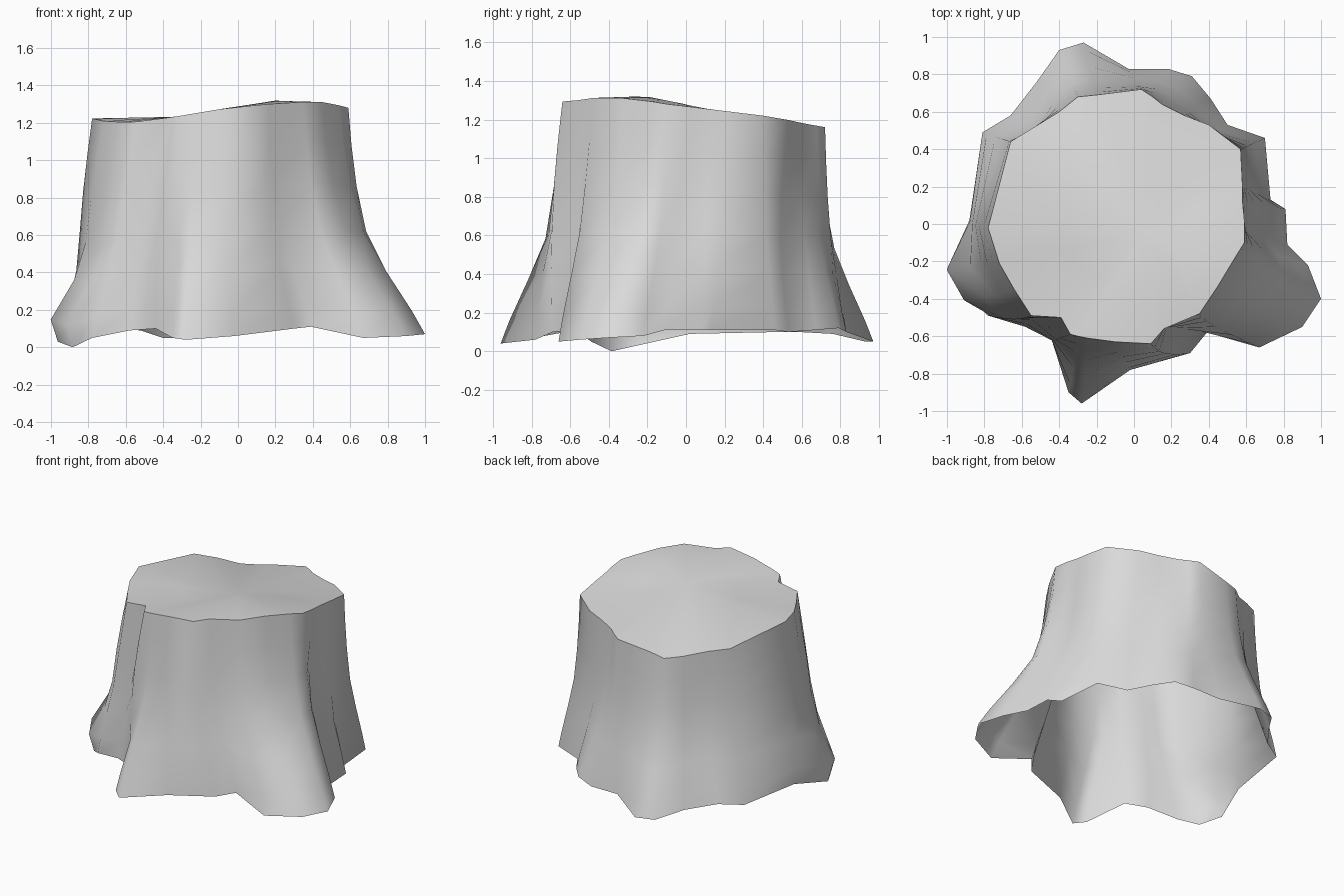
import bpy
import bmesh
import math

# Remove the default cube
default_cube = bpy.data.objects.get("Cube")
if default_cube:
    bpy.data.objects.remove(default_cube, do_unlink=True)


def make_material(name, colour):
    material = bpy.data.materials.new(name)
    material.use_nodes = True
    material.diffuse_color = colour
    shader = material.node_tree.nodes["Principled BSDF"]
    shader.inputs["Base Color"].default_value = colour
    shader.inputs["Roughness"].default_value = 0.8
    return material


def cone(x, y, centre, radius):
    """One at the centre, fading to zero at the radius."""
    return max(0, 1 - math.dist((x, y), centre) / radius)


def cut_height(x, y):
    """Height of the sloping saw cut, with a peak at the front and a low back notch."""
    slope = 1.245 + 0.04 * max(x, -0.5) - 0.07 * y
    back_dip = 0.05 * max(0, y)
    corner_dip = 0.2 * max(0, -x) * max(0, -y)
    peak = 0.055 * cone(x, y, (0.25, -0.24), 0.4)
    notch = 0.065 * cone(x, y, (-0.34, 0.65), 0.3)
    return slope - back_dip - corner_dip + peak - notch


# Each bark column in hundredths: rim x, rim y, root x, root y, root z
columns = [
    (59, -10, 93, -22, 8), (59, 2, 82, -11, 11), (58, 12, 81, 8, 11),
    (58, 20, 73, 13, 11), (57, 40, 70, 46, 11), (40, 53, 50, 53, 10),
    (27, 58, 41, 67, 11), (15, 64, 31, 79, 12), (10, 68, 18, 83, 10),
    (4, 72, -3, 83, 10), (-20, 69, -27, 97, 5), (-30, 68, -40, 93, 5),
    (-40, 60, -52, 76, 9), (-53, 52, -66, 58, 10), (-66, 44, -81, 49, 10),
    (-78, -2, -88, 2, 9), (-72, -21, -88, -25, 3), (-64, -35, -82, -36, 0),
    (-55, -49, -78, -49, 5), (-39, -50, -58, -55, 9), (-34, -59, -44, -62, 10),
    (-30, -60, -35, -90, 5), (-25, -61, -28, -96, 4), (-10, -63, -2, -78, 6),
    (9, -64, 30, -69, 10), (16, -56, 39, -58, 11), (35, -48, 67, -66, 5),
    (45, -33, 90, -55, 6), (54, -18, 100, -40, 7),
]

# Sideways shift at mid height, in hundredths, that cuts grooves or swells lobes
shifts = {
    1: (-4, -3), 5: (1, -4), 6: (0, 1), 13: (3, -3), 15: (-4, 0),
    16: (-5, 0), 17: (-5, -3), 18: (-3, -2), 19: (-7, 2), 20: (-5, -2),
    22: (0, -2), 23: (0, -4), 24: (2, -4), 25: (0, 1), 26: (0, -2),
}

# Swollen root toes that tuck back in underneath
toes = {16: (-13, 0), 17: (-10, -4)}

# Share of the height, and how far the roots flare out there
flare_levels = [(0, 1), (0.1, 0.85), (0.28, 0.54), (0.45, 0.28),
                (0.65, 0.13), (0.83, 0.05), (1, 0)]


def blend(start, end, share):
    return start + (end - start) * share


def column_point(index, height, flare):
    rim_x, rim_y, root_x, root_y, root_z = (v / 100 for v in columns[index])
    shift_x, shift_y = shifts.get(index, (0, 0))
    toe_x, toe_y = toes.get(index, (0, 0))
    bow = math.sin(math.pi * height) / 100
    swell = math.exp(-((height - 0.1) / 0.15) ** 2) / 100
    x = blend(rim_x, root_x, flare) + shift_x * bow + toe_x * swell
    y = blend(rim_y, root_y, flare) + shift_y * bow + toe_y * swell
    z = blend(root_z, cut_height(rim_x, rim_y), height)
    return x, y, z


def bridge(mesh, lower, upper):
    """Join two closed rings with a band of smooth quads."""
    for i in range(len(lower)):
        j = (i + 1) % len(lower)
        face = mesh.faces.new((lower[i], lower[j], upper[j], upper[i]))
        face.smooth = True


# Bark wall, open underneath, with the roots flaring out
stump_mesh = bmesh.new()
rings = []
for height, flare in flare_levels:
    ring = [stump_mesh.verts.new(column_point(index, height, flare))
            for index in range(len(columns))]
    rings.append(ring)

# Inner ring of the cut top, halfway to its centre
centre_x, centre_y = 0.05, -0.05
inner_ring = []
for vertex in rings[-1]:
    x = blend(vertex.co.x, centre_x, 0.5)
    y = blend(vertex.co.y, centre_y, 0.5)
    inner_ring.append(stump_mesh.verts.new((x, y, cut_height(x, y))))
rings.append(inner_ring)
for lower, upper in zip(rings, rings[1:]):
    bridge(stump_mesh, lower, upper)

# Centre fan of the cut top
centre = stump_mesh.verts.new((centre_x, centre_y, cut_height(centre_x, centre_y)))
for i, vertex in enumerate(inner_ring):
    next_vertex = inner_ring[(i + 1) % len(inner_ring)]
    face = stump_mesh.faces.new((vertex, next_vertex, centre))
    face.smooth = True

# Stump object
mesh_data = bpy.data.meshes.new("tree_stump")
stump_mesh.to_mesh(mesh_data)
stump_mesh.free()
mesh_data.materials.append(make_material("pale_grey", (0.7, 0.7, 0.7, 1)))
stump = bpy.data.objects.new("tree_stump", mesh_data)
bpy.context.collection.objects.link(stump)

# Smooth bark with a crisp saw-cut rim
bpy.ops.object.select_all(action="DESELECT")
stump.select_set(True)
bpy.context.view_layer.objects.active = stump
bpy.ops.object.shade_smooth_by_angle(angle=math.radians(70))
